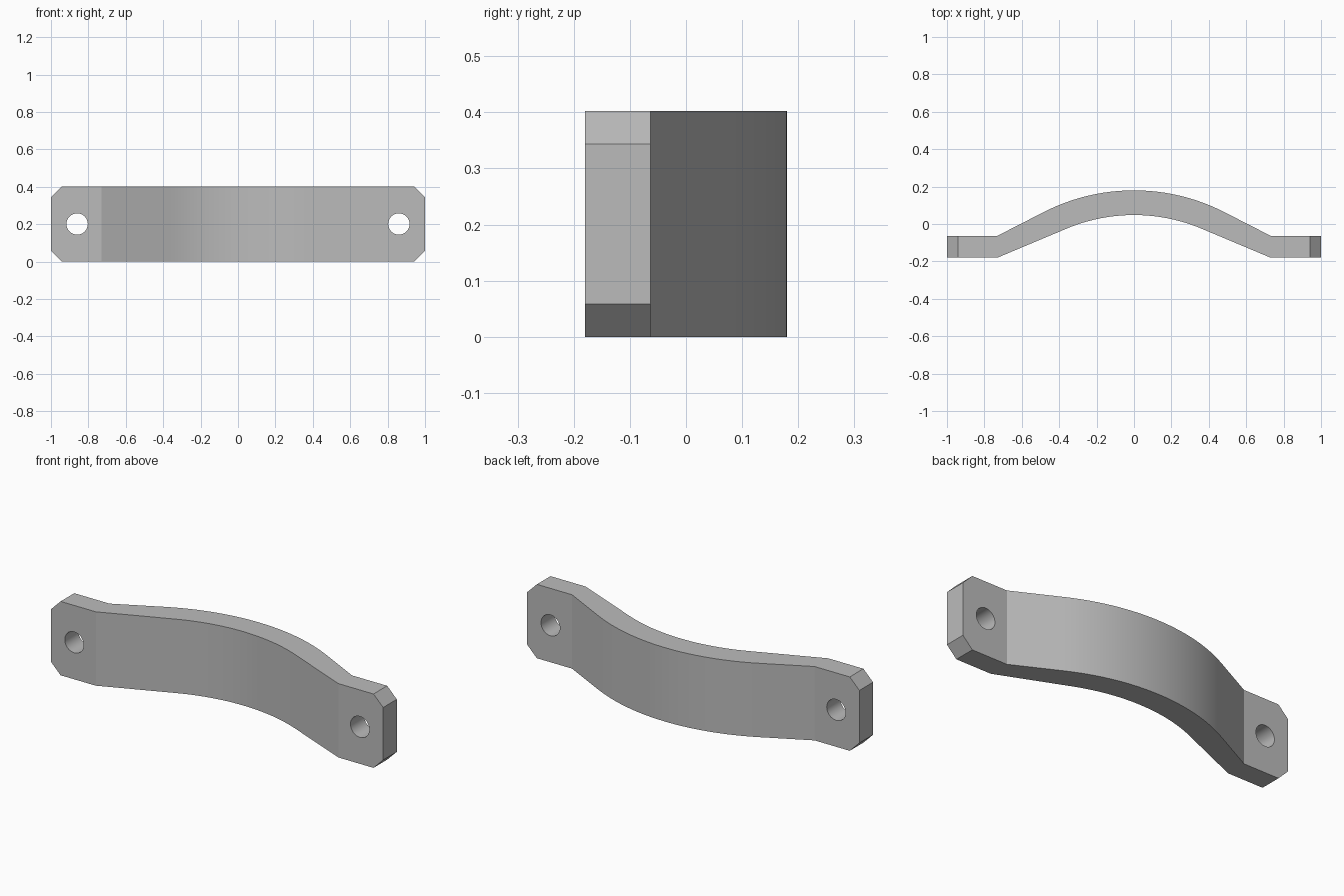
import bpy, bmesh, math
from mathutils import Matrix

cube = bpy.data.objects.get("Cube")
if cube:
    bpy.data.objects.remove(cube, do_unlink=True)

HEIGHT, FOOT_X, CHAMFER = 0.402, 0.73, 0.058
HOLE_X, HOLE_R = 0.86, 0.057

steel = bpy.data.materials.new("plain_grey")
steel.use_nodes = True
grey = (0.5, 0.5, 0.5, 1)
steel.diffuse_color = grey
steel.node_tree.nodes["Principled BSDF"].inputs["Base Color"].default_value = grey


def bowed_line(foot_y, apex_y, radius, degrees, steps=24):
    """Flat foot, straight ramp, central arc, ramp, flat foot."""
    arc = []
    for i in range(steps + 1):
        a = math.radians(degrees) * (2 * i / steps - 1)
        arc.append((radius * math.sin(a), apex_y - radius * (1 - math.cos(a))))
    return [(-1, foot_y), (-FOOT_X, foot_y)] + arc + [(FOOT_X, foot_y), (1, foot_y)]


def add_object(name, bm):
    mesh = bpy.data.meshes.new(name)
    bm.to_mesh(mesh)
    bm.free()
    mesh.materials.append(steel)
    obj = bpy.data.objects.new(name, mesh)
    bpy.context.collection.objects.link(obj)
    return obj


# Strap: bowed outline extruded upwards
front = bowed_line(-0.18, 0.048, 0.93, 22.8)
back = bowed_line(-0.063, 0.18, 1.06, 27.5)
bm = bmesh.new()
outline = bm.faces.new([bm.verts.new((x, y, 0)) for x, y in front + back[::-1]])
top = bmesh.ops.extrude_face_region(bm, geom=[outline])["geom"]
bmesh.ops.translate(bm, vec=(0, 0, HEIGHT),
                    verts=[v for v in top if isinstance(v, bmesh.types.BMVert)])
bmesh.ops.recalc_face_normals(bm, faces=bm.faces[:])

# Chamfered end corners
corners = [e for e in bm.edges if all(abs(v.co.x) > 0.99 for v in e.verts)
           and abs(e.verts[0].co.z - e.verts[1].co.z) < 0.01]
bmesh.ops.bevel(bm, geom=corners, offset=CHAMFER, offset_type='OFFSET',
                segments=1, affect='EDGES')
strap = add_object("curved_strap", bm)

# Screw holes through both feet
for side, x in (("right", -HOLE_X), ("left", HOLE_X)):
    bm = bmesh.new()
    bmesh.ops.create_cone(bm, cap_ends=True, segments=32, radius1=HOLE_R,
                          radius2=HOLE_R, depth=0.4,
                          matrix=Matrix.Translation((x, -0.12, HEIGHT / 2))
                          @ Matrix.Rotation(math.pi / 2, 4, 'X'))
    cutter = add_object(side + "_hole_cutter", bm)
    cutter.hide_render = True
    cutter.hide_set(True)
    cut = strap.modifiers.new(side + "_screw_hole", 'BOOLEAN')
    cut.operation = 'DIFFERENCE'
    cut.solver = 'EXACT'
    cut.object = cutter

# Bake the holes, then smooth the curves and keep the corners crisp
bpy.context.view_layer.update()
evaluated = strap.evaluated_get(bpy.context.evaluated_depsgraph_get())
baked = bpy.data.meshes.new_from_object(evaluated)
strap.modifiers.clear()
strap.data = baked
for obj in [o for o in bpy.data.objects if o.name.endswith("_hole_cutter")]:
    bpy.data.objects.remove(obj, do_unlink=True)
bpy.ops.object.select_all(action='DESELECT')
strap.select_set(True)
bpy.context.view_layer.objects.active = strap
bpy.ops.object.shade_smooth_by_angle(angle=math.radians(20))
